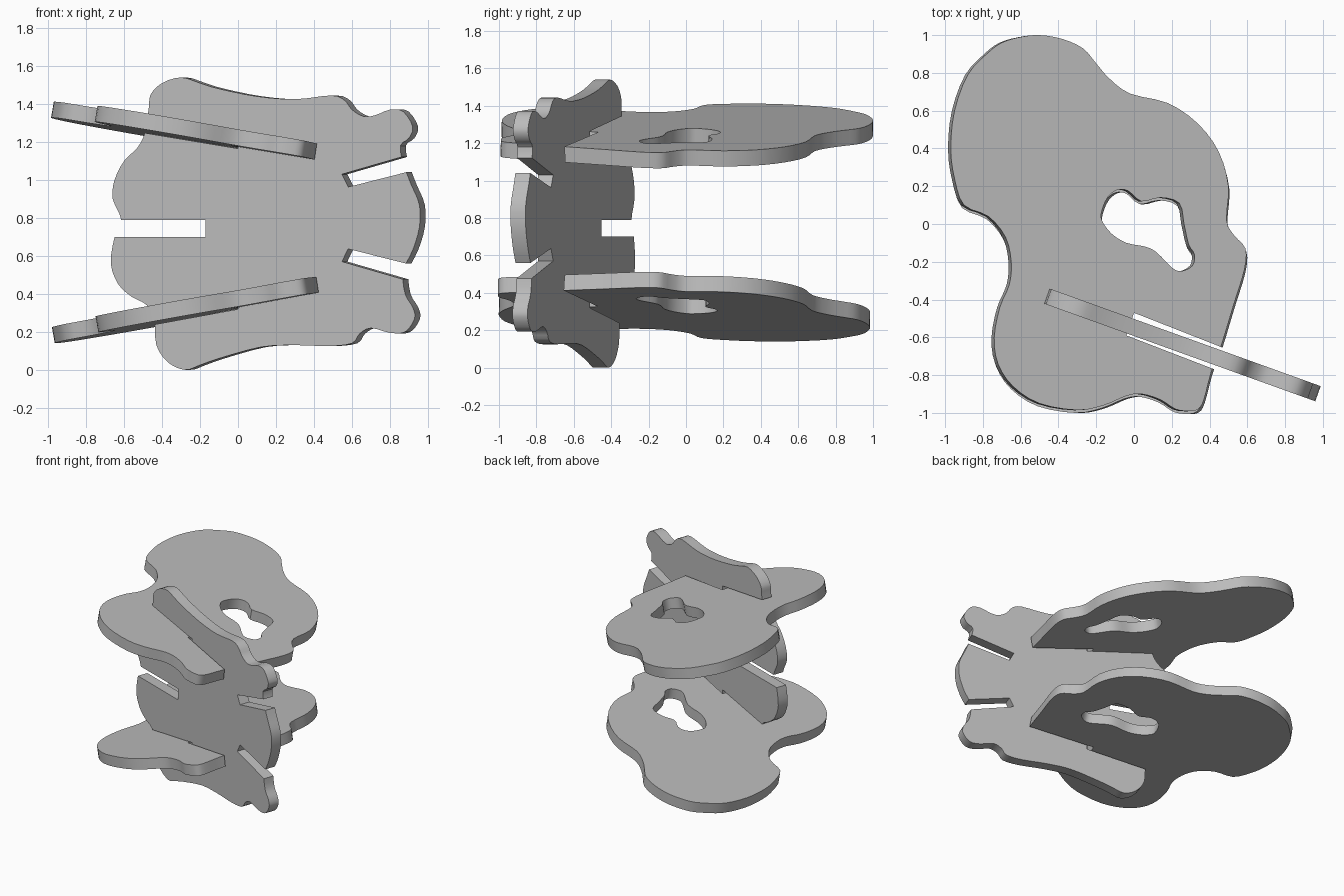
import bpy, bmesh
from math import radians
from mathutils import Vector

cube = bpy.data.objects.get("Cube")
if cube:
    bpy.data.objects.remove(cube, do_unlink=True)

THICK = 0.085

grey = bpy.data.materials.new("plain grey")
grey.use_nodes = True
grey.diffuse_color = (0.5, 0.5, 0.5, 1)
for node in grey.node_tree.nodes:
    if node.type == 'BSDF_PRINCIPLED':
        node.inputs["Base Color"].default_value = (0.5, 0.5, 0.5, 1)


def smooth_loop(points, steps=3):
    """Round a closed outline with a Catmull-Rom spline."""
    pts = [Vector(p) for p in points]
    count = len(pts)
    result = []
    for i in range(count):
        a, b, c, d = (pts[(i + k) % count] for k in (-1, 0, 1, 2))
        for s in range(steps):
            t = s / steps
            result.append(0.5 * (2 * b + (c - a) * t
                                 + (2 * a - 5 * b + 4 * c - d) * t * t
                                 + (3 * b - a - 3 * c + d) * t ** 3))
    return result


def prism(name, outline, place, offset):
    """Place a flat outline in space and extrude it by an offset vector."""
    bm = bmesh.new()
    face = bm.faces.new([bm.verts.new(place(p[0], p[1])) for p in outline])
    extruded = bmesh.ops.extrude_face_region(bm, geom=[face], use_keep_orig=True)
    moved = [g for g in extruded["geom"] if isinstance(g, bmesh.types.BMVert)]
    bmesh.ops.translate(bm, verts=moved, vec=offset)
    bmesh.ops.recalc_face_normals(bm, faces=bm.faces)
    mesh = bpy.data.meshes.new(name)
    bm.to_mesh(mesh)
    bm.free()
    obj = bpy.data.objects.new(name, mesh)
    bpy.context.collection.objects.link(obj)
    mesh.materials.append(grey)
    return obj


def activate(obj):
    bpy.ops.object.select_all(action='DESELECT')
    obj.select_set(True)
    bpy.context.view_layer.objects.active = obj


def cut(obj, cutter):
    """Subtract a cutter from a board and discard the cutter."""
    cutter.hide_render = True
    activate(obj)
    mod = obj.modifiers.new("cut", 'BOOLEAN')
    mod.operation = 'DIFFERENCE'
    mod.solver = 'EXACT'
    mod.object = cutter
    bpy.ops.object.modifier_apply(modifier=mod.name)
    bpy.data.objects.remove(cutter, do_unlink=True)


def finish(obj):
    activate(obj)
    bpy.ops.object.shade_smooth_by_angle(angle=radians(30))


# Curvy outline shared by both shelves
shelf_outline = [
    (-.5, 1), (-.38, .98), (-.27, .93), (-.2, .85), (-.13, .77), (-.02, .69),
    (.18, .64), (.34, .53), (.45, .38), (.5, .2), (.49, .02), (.53, -.06),
    (.59, -.13), (.585, -.24), (.53, -.42), (.46, -.65), (.41, -.78), (.37, -.93),
    (.34, -.98), (.29, -.99), (.22, -.98), (.14, -.93), (.04, -.9), (-.04, -.91),
    (-.16, -.96), (-.3, -.985), (-.5, -.95), (-.64, -.86), (-.72, -.74),
    (-.74, -.6), (-.71, -.44), (-.66, -.32), (-.65, -.2), (-.68, -.07),
    (-.77, .04), (-.9, .1), (-.95, .24), (-.97, .4), (-.95, .6), (-.88, .79),
    (-.78, .9), (-.7, .96), (-.6, .99)]

# Freeform opening and the slot that receives the upright board
hole_outline = [
    (-.17, .07), (-.14, .14), (-.09, .18), (-.03, .175), (.04, .12), (.14, .14),
    (.24, .11), (.265, 0), (.29, -.11), (.32, -.16), (.31, -.22), (.25, -.25),
    (.2, -.23), (.12, -.15), (.06, -.12), (-.04, -.1), (-.12, -.05), (-.17, .02)]
shelf_slot = [(0, -.47), (.7, -.745), (.66, -.86), (-.04, -.59)]


def make_shelf(name, height, slope_x, slope_y, shift):
    normal = Vector((-slope_x, -slope_y, 1)).normalized()

    def on_plane(x, y):
        x, y = x + shift[0], y + shift[1]
        return Vector((x, y, height + slope_x * x + slope_y * y))

    def through(x, y):
        return on_plane(x, y) + normal * 0.2

    shelf = prism(name, smooth_loop(shelf_outline), on_plane, -normal * THICK)
    cut(shelf, prism("hole_cutter", smooth_loop(hole_outline), through, -normal * 0.5))
    cut(shelf, prism("slot_cutter", shelf_slot,
                     lambda x, y: Vector((x, y, -1)), Vector((0, 0, 4))))
    finish(shelf)


make_shelf("upper_shelf", 1.25, -.174, -.018, (0, 0))
make_shelf("lower_shelf", .405, .178, -.016, (-.01, -.015))

# Upright board, turned about the vertical
board_outline = [
    (-.47, 1.38), (-.46, 1.45), (-.4, 1.51), (-.3, 1.54), (-.2, 1.51), (-.1, 1.48),
    (.1, 1.44), (.3, 1.425), (.49, 1.445), (.56, 1.42), (.6, 1.37), (.66, 1.335),
    (.72, 1.34), (.8, 1.37), (.87, 1.36), (.92, 1.28), (.9, 1.22), (.855, 1.18),
    (.87, 1.09), (.91, .98), (.955, .87), (.955, .75), (.92, .63), (.87, .52),
    (.88, .4), (.92, .33), (.93, .27), (.88, .2), (.8, .195), (.7, .22),
    (.64, .19), (.6, .14), (.48, .125), (.3, .13), (.12, .12), (-.1, .06),
    (-.2, .025), (-.28, 0), (-.37, .04), (-.43, .13), (-.44, .25), (-.48, .34),
    (-.56, .385), (-.63, .45), (-.67, .56), (-.65, .7), (-.615, .79), (-.66, .9),
    (-.65, 1), (-.6, 1.1), (-.53, 1.17), (-.49, 1.25)]
back = Vector((.339, .941, 0))


def on_board(x, z):
    return Vector((x, -.593 - .36 * x, z))


def before_board(x, z):
    return on_board(x, z) - back * 0.1


board = prism("upright_board", smooth_loop(board_outline), on_board, back * THICK)

# Slots: free one at the left, angled pair at the right, one for each shelf
right_slot = [(.547, 1.03), (1.1, 1.19), (1.1, 1.095), (.58, .963)]
slots = [
    [(-1, .7), (-.17, .7), (-.17, .79), (-1, .79)],
    right_slot,
    [(x, 1.6 - z) for x, z in right_slot]]
for height, slope in ((1.26, -.1675), (.4145, .184)):
    slots.append([(-1, height - slope + .005), (0, height + .005),
                  (0, height - .095), (-1, height - slope - .095)])
for slot in slots:
    cut(board, prism("board_slot_cutter", slot, before_board, back * 0.3))
finish(board)
